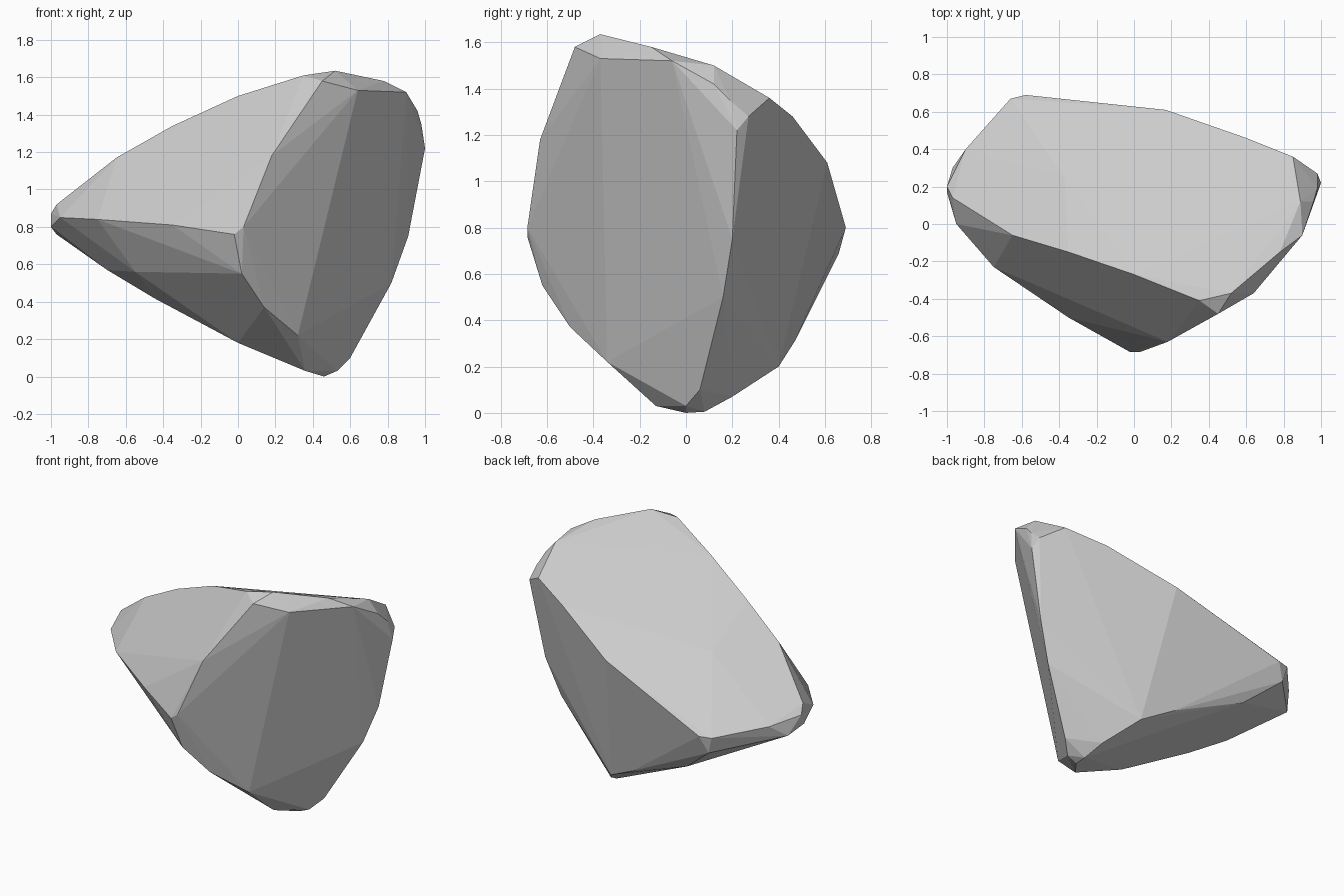
import bpy, bmesh
from math import radians

# A faceted boulder: the worn ridges are short point runs, the hull fills the faces
front_top_ridge = [(-.97, .14, .92), (-.65, -.06, 1.17), (-.35, -.15, 1.34), (0, -.27, 1.5),
                   (.35, -.41, 1.61), (.52, -.37, 1.635)]
back_top_ridge = [(.85, .36, 1.36), (.6, .46, 1.28), (.17, .61, 1.08),
                  (-.58, .69, .8), (-.66, .67, .8)]
top_bulge = [(-.37, .25, 1.15)]
left_end = [(-.9, .4, .84), (-1, .2, .87), (-1, .17, .8), (-.97, .3, .76), (-.63, .66, .69)]
front_edge = [(-.95, 0, .85), (-.75, -.23, .84), (-.35, -.5, .81), (-.02, -.685, .76),
              (.03, -.685, .8), (.02, -.62, .55), (-.55, -.16, .56)]
right_top_edge = [(.45, -.48, 1.58), (.64, -.37, 1.53), (.78, -.15, 1.58), (.9, -.06, 1.52),
                  (.96, .12, 1.42), (.89, .12, 1.5), (.18, -.63, 1.18)]
right_back_edge = [(.98, .19, 1.35), (.98, .27, 1.28), (1, .22, 1.22), (.91, .2, .75),
                   (.82, .16, .5), (.6, .06, .1)]
underside = [(.32, -.34, .22), (.14, -.5, .37), (0, -.12, .18), (-.45, -.02, .42),
             (-.7, .05, .57), (.28, .4, .2), (.07, .47, .31), (-.4, .56, .5), (.42, .2, .07),
             (.53, 0, .03), (.46, 0, 0), (.46, .08, .005), (.36, -.13, .03)]

bm = bmesh.new()
for run in (front_top_ridge, back_top_ridge, top_bulge, left_end, front_edge,
            right_top_edge, right_back_edge, underside):
    for p in run:
        bm.verts.new(p)
bmesh.ops.convex_hull(bm, input=bm.verts)
loose = [v for v in bm.verts if not v.link_faces]
bmesh.ops.delete(bm, geom=loose, context='VERTS')

# Merge nearly flat triangles into broad facets
bmesh.ops.dissolve_limit(bm, angle_limit=radians(3), verts=bm.verts, edges=bm.edges)
bmesh.ops.recalc_face_normals(bm, faces=bm.faces)

mesh = bpy.data.meshes.new("boulder")
bm.to_mesh(mesh)
bm.free()
rock = bpy.data.objects.new("boulder", mesh)
bpy.context.collection.objects.link(rock)
